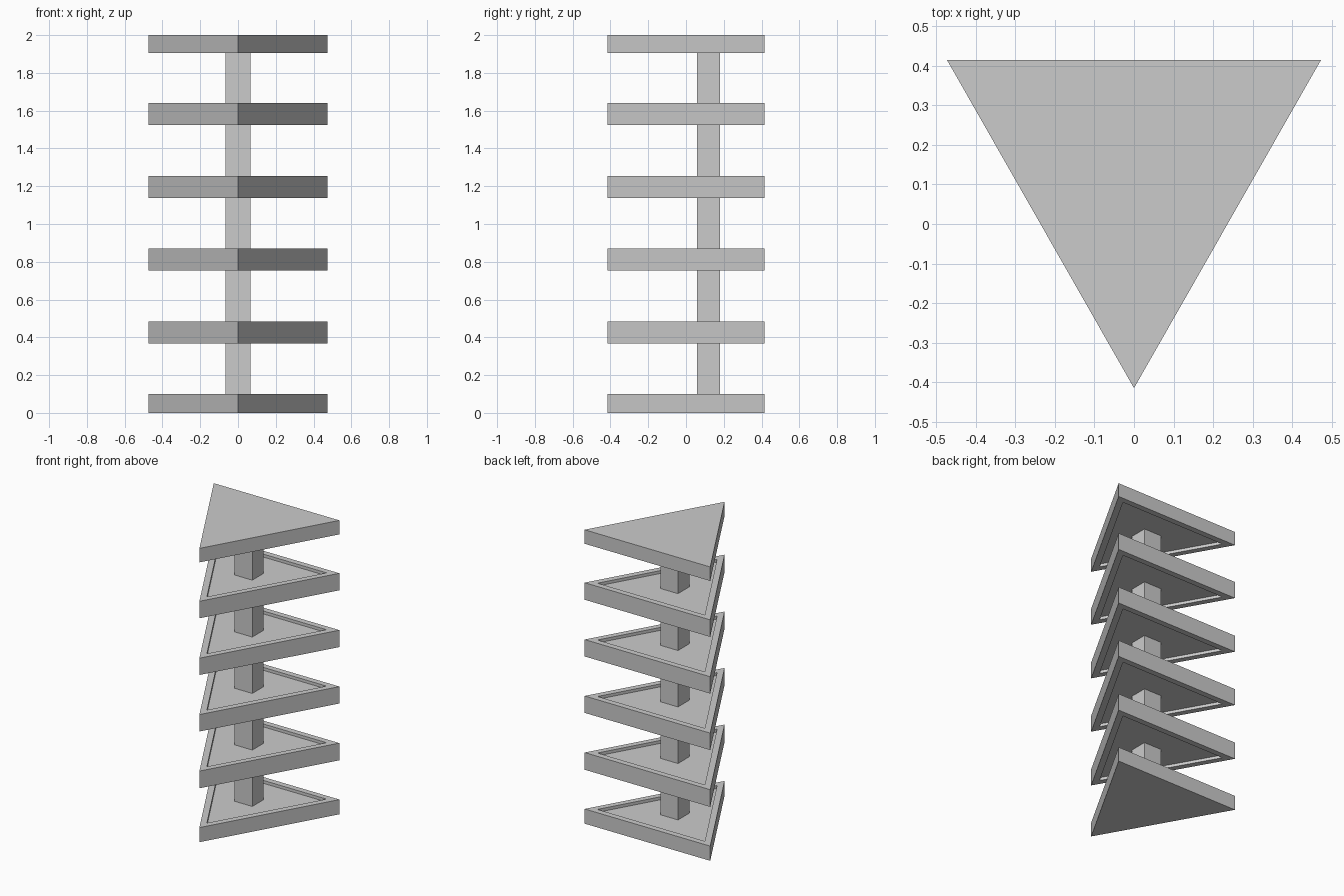
import bpy, bmesh

if "Cube" in bpy.data.objects:
    bpy.data.objects.remove(bpy.data.objects["Cube"])

TRI = [(0, -0.415), (0.473, 0.415), (-0.473, 0.415)]
RIM, DEPTH = 0.04, 0.02
# bottom and top height of each shelf
LEVELS = [(0, 0.10), (0.367, 0.484), (0.754, 0.869),
          (1.138, 1.253), (1.524, 1.64), (1.905, 2.0)]


def finish(bm, name):
    bmesh.ops.recalc_face_normals(bm, faces=bm.faces[:])
    mesh = bpy.data.meshes.new(name)
    bm.to_mesh(mesh)
    bm.free()
    obj = bpy.data.objects.new(name, mesh)
    bpy.context.collection.objects.link(obj)
    return obj


def shelf(name, z0, z1, recess_bottom, recess_top):
    bm = bmesh.new()
    low = [bm.verts.new((x, y, z0)) for x, y in TRI]
    high = [bm.verts.new((x, y, z1)) for x, y in TRI]
    bottom = bm.faces.new(low[::-1])
    top = bm.faces.new(high)
    for i in range(3):
        j = (i + 1) % 3
        bm.faces.new((low[i], low[j], high[j], high[i]))
    bm.normal_update()
    # sink a tray into each requested side, leaving a thin rim
    for face, wanted, dz in ((bottom, recess_bottom, DEPTH), (top, recess_top, -DEPTH)):
        if wanted:
            bmesh.ops.inset_region(bm, faces=[face], thickness=RIM, use_even_offset=True)
            rim_verts = face.verts[:]
            ret = bmesh.ops.inset_region(bm, faces=[face], thickness=0.0)
            for v in face.verts:
                v.co.z += dz
    return finish(bm, name)


def post(name, z0, z1):
    bm = bmesh.new()
    bmesh.ops.create_cube(bm, size=1)
    for v in bm.verts:
        v.co = (v.co.x * 0.133, 0.12 + v.co.y * 0.122, (z0 + z1) / 2 + v.co.z * (z1 - z0))
    return finish(bm, name)


# triangular shelves
last = len(LEVELS) - 1
for i, (z0, z1) in enumerate(LEVELS):
    shelf(f"shelf_{i + 1}", z0, z1, i > 0, i < last)

# square posts running from tray floor to tray ceiling
for i in range(last):
    post(f"post_{i + 1}", LEVELS[i][1] - DEPTH, LEVELS[i + 1][0] + DEPTH)
